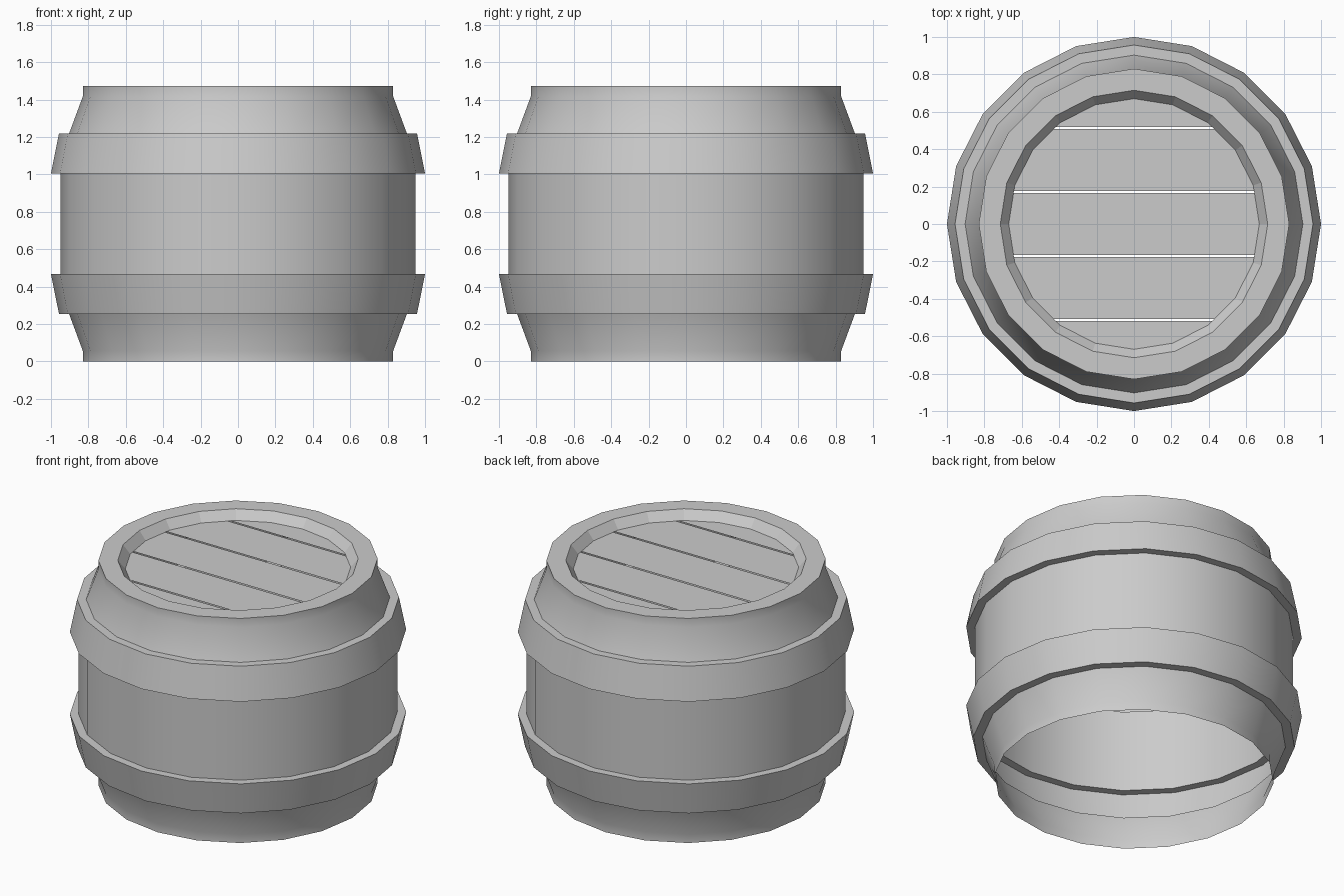
import bpy, bmesh
from math import cos, sin, pi, radians

if "Cube" in bpy.data.objects:
    bpy.data.objects.remove(bpy.data.objects["Cube"])

SIDES = 20
HEIGHT = 1.473
LID_Z = 1.417


def finish(name, bm, smooth=True):
    mesh = bpy.data.meshes.new(name)
    bm.to_mesh(mesh)
    bm.free()
    obj = bpy.data.objects.new(name, mesh)
    bpy.context.collection.objects.link(obj)
    if smooth:
        bpy.ops.object.select_all(action='DESELECT')
        obj.select_set(True)
        bpy.context.view_layer.objects.active = obj
        bpy.ops.object.shade_smooth_by_angle(angle=radians(30))
    return obj


def lathe(name, profile, smooth=True):
    """Spin an open (radius, z) profile around z; bottom to top faces outward."""
    bm = bmesh.new()
    rings = [[bm.verts.new((r * cos(2 * pi * i / SIDES), r * sin(2 * pi * i / SIDES), z))
              for i in range(SIDES)] for r, z in profile]
    for low, high in zip(rings, rings[1:]):
        for i in range(SIDES):
            j = (i + 1) % SIDES
            bm.faces.new((low[i], low[j], high[j], high[i]))
    return finish(name, bm, smooth)


# Barrel wall: one open shell, lower half profile mirrored to the upper half
lower = [(0.83, 0), (0.83, 0.057), (0.903, 0.254), (0.957, 0.254), (1.0, 0.467), (0.948, 0.467)]
upper = [(r, HEIGHT - z) for r, z in reversed(lower)]
lathe("barrel_wall", lower + upper)

# Flat top rim with a faceted bevel going down to the lid
lathe("top_rim", [(0.83, HEIGHT), (0.715, HEIGHT), (0.67, LID_Z)], smooth=False)

# Lid planks: strips sliced out of a disc, with narrow gaps between them
PITCH, GAP = 0.342, 0.012
for k in range(-2, 3):
    bm = bmesh.new()
    bmesh.ops.create_circle(bm, cap_ends=True, segments=SIDES, radius=0.67)
    bmesh.ops.translate(bm, verts=bm.verts, vec=(0, 0, LID_Z))
    for side in (-1, 1):
        edge = k * PITCH + side * (PITCH - GAP) / 2
        bmesh.ops.bisect_plane(bm, geom=bm.verts[:] + bm.edges[:] + bm.faces[:],
                               plane_co=(0, edge, 0), plane_no=(0, side, 0), clear_outer=True)
    for f in bm.faces:
        f.normal_update()
        if f.normal.z < 0:
            f.normal_flip()
    finish(f"lid_plank_{k + 3}", bm, smooth=False)
